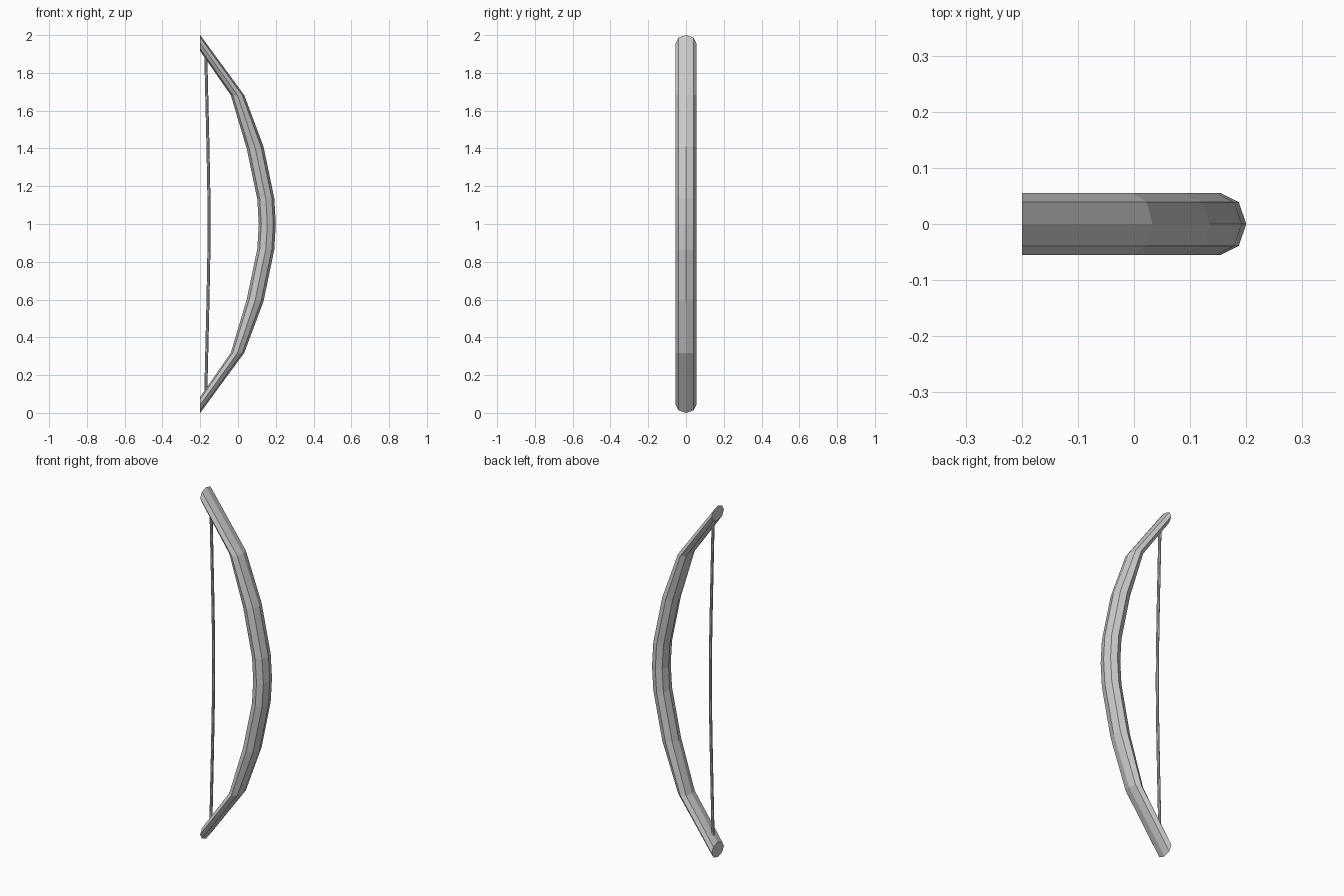
import bpy, bmesh
from math import cos, sin, pi
from mathutils import Vector

if "Cube" in bpy.data.objects:
    bpy.data.objects.remove(bpy.data.objects["Cube"])


def loft(name, stations, half_width, sides=8):
    """Skin rings; each station is an (outer, inner) pair of (x, z) points."""
    bm = bmesh.new()
    rings = []
    for (ox, oz), (ix, iz) in stations:
        mid = Vector(((ox + ix) / 2, 0, (oz + iz) / 2))
        arm = Vector(((ox - ix) / 2, 0, (oz - iz) / 2))
        side = Vector((0, half_width, 0))
        rings.append([bm.verts.new(mid + arm * cos(2 * pi * i / sides) + side * sin(2 * pi * i / sides))
                      for i in range(sides)])
    for a, b in zip(rings, rings[1:]):
        for i in range(sides):
            j = (i + 1) % sides
            bm.faces.new((a[i], a[j], b[j], b[i]))
    bm.faces.new(rings[0])
    bm.faces.new(rings[-1])
    bmesh.ops.recalc_face_normals(bm, faces=bm.faces[:])
    mesh = bpy.data.meshes.new(name)
    bm.to_mesh(mesh)
    bm.free()
    obj = bpy.data.objects.new(name, mesh)
    bpy.context.collection.objects.link(obj)
    return obj


def mirrored(upper):
    """Reflect the upper half (listed from the middle up) about z = 1."""
    lower = [tuple((x, 2 - z) for x, z in st) for st in upper[:0:-1]]
    return lower + upper


# Curved bow stave, thinning towards the vertically cut tips
stave = [((0.20, 1.0), (0.11, 1.0)),
         ((0.192, 1.137), (0.102, 1.132)),
         ((0.135, 1.41), (0.046, 1.40)),
         ((0.033, 1.682), (-0.038, 1.682)),
         ((-0.20, 2.0), (-0.20, 1.915))]
loft("bow_stave", mirrored(stave), 0.055)

# Thin string, bowed slightly towards the stave
centre_line = [(-0.153, 1.0), (-0.155, 1.2), (-0.160, 1.45), (-0.166, 1.7), (-0.171, 1.91)]
string = [((x + 0.008, z), (x - 0.008, z)) for x, z in centre_line]
loft("bow_string", mirrored(string), 0.008)
